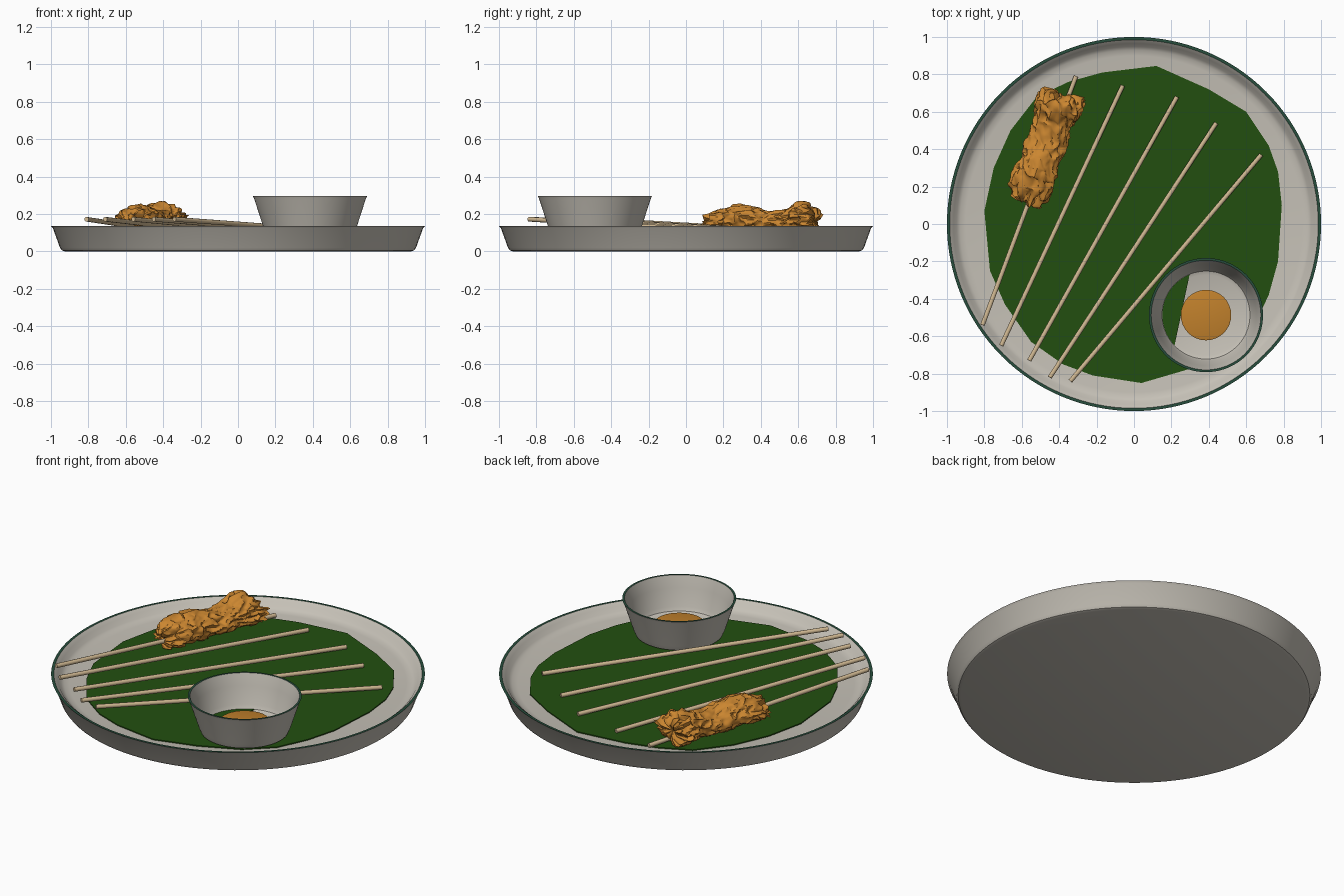
import bpy, bmesh, math
from mathutils import Vector, noise

if "Cube" in bpy.data.objects:
    bpy.data.objects.remove(bpy.data.objects["Cube"])


def material(name, rgb):
    m = bpy.data.materials.new(name)
    m.use_nodes = True
    m.diffuse_color = (*rgb, 1)
    m.node_tree.nodes["Principled BSDF"].inputs["Base Color"].default_value = (*rgb, 1)
    return m


stoneware = material("stoneware", (.56, .53, .47))
rim_green = material("rim green", (.02, .075, .045))
leaf_green = material("leaf green", (.016, .078, .005))
bamboo = material("bamboo", (.62, .47, .28))
meat_orange = material("grilled orange", (.60, .24, .03))
sauce_orange = material("sauce orange", (.54, .22, .025))


def finish(name, bm, mats, angle=35):
    bmesh.ops.recalc_face_normals(bm, faces=bm.faces[:])
    mesh = bpy.data.meshes.new(name)
    bm.to_mesh(mesh)
    bm.free()
    ob = bpy.data.objects.new(name, mesh)
    bpy.context.collection.objects.link(ob)
    for m in mats:
        mesh.materials.append(m)
    bpy.ops.object.select_all(action='DESELECT')
    ob.select_set(True)
    bpy.context.view_layer.objects.active = ob
    bpy.ops.object.shade_smooth_by_angle(angle=math.radians(angle))
    return ob


def lathe(name, profile, centre, mats, rim=None, steps=96):
    """Revolve (radius, height) points; the segment with index rim takes the second material."""
    bm = bmesh.new()
    rings = []
    for r, z in profile:
        if r == 0:
            rings.append([bm.verts.new((centre[0], centre[1], z))] * steps)
        else:
            rings.append([bm.verts.new((centre[0] + r * math.cos(math.tau * i / steps),
                                        centre[1] + r * math.sin(math.tau * i / steps), z))
                          for i in range(steps)])
    for k, (a, b) in enumerate(zip(rings, rings[1:])):
        for i in range(steps):
            j = (i + 1) % steps
            f = bm.faces.new(list(dict.fromkeys((a[i], a[j], b[j], b[i]))))
            f.material_index = int(k == rim)
    return finish(name, bm, mats)


def sheet(name, outline, z, thickness, mat):
    bm = bmesh.new()
    face = bm.faces.new([bm.verts.new((x, y, z)) for x, y in outline])
    ext = bmesh.ops.extrude_face_region(bm, geom=[face])
    top = [v for v in ext["geom"] if isinstance(v, bmesh.types.BMVert)]
    bmesh.ops.translate(bm, verts=top, vec=(0, 0, thickness))
    return finish(name, bm, [mat])


# Plate with a thin glazed rim
lathe("plate", [(0, 0), (.925, 0), (.941, .005), (.952, .02), (.99, .125), (1, .136),
                (.985, .136), (.965, .12), (.948, .096), (.93, .086), (.9, .08), (0, .08)],
      (0, 0), [stoneware, rim_green], rim=5, steps=128)

# Leaf lining the plate
sheet("leaf", [(.12, .845), (-.17, .81), (-.35, .76), (-.52, .68), (-.66, .5), (-.75, .3),
               (-.8, .07), (-.77, -.25), (-.69, -.43), (-.55, -.63), (-.38, -.75),
               (-.22, -.81), (.04, -.85), (.28, -.78), (.5, -.68), (.64, -.55), (.72, -.38),
               (.77, -.2), (.79, .1), (.77, .28), (.72, .42), (.6, .6), (.4, .72)],
      .08, .006, leaf_green)

# Dipping bowl with sauce
bowl_at = (.385, -.487)
lathe("bowl", [(0, .083), (.21, .083), (.235, .095), (.248, .125), (.298, .28), (.305, .295),
               (.293, .295), (.27, .23), (.247, .13), (.235, .108), (.215, .1), (0, .1)],
      bowl_at, [stoneware, rim_green], rim=5)
lathe("sauce", [(0, .1), (.12, .1), (.135, .145), (.125, .148), (0, .148)],
      bowl_at, [sauce_orange], steps=32)

# Leaf showing through one side of the bowl floor
start, end = math.radians(112), math.radians(224)
arc = [start + (end - start) * i / 20 for i in range(21)]
sheet("bowl_leaf", [(bowl_at[0] + .234 * math.cos(a), bowl_at[1] + .234 * math.sin(a))
                    for a in arc], .101, .008, leaf_green)

# Bamboo sticks leaning on the plate rim
sticks = [((-.81, -.54), (-.31, .79)), ((-.71, -.65), (-.06, .74)),
          ((-.56, -.73), (.23, .68)), ((-.45, -.82), (.44, .54)), ((-.34, -.84), (.68, .37))]
for n, (low, high) in enumerate(sticks, 1):
    a, b = Vector((*low, .172)), Vector((*high, .097))
    bm = bmesh.new()
    bmesh.ops.create_cone(bm, cap_ends=True, segments=10, radius1=.0125, radius2=.0125,
                          depth=(b - a).length)
    bmesh.ops.transform(bm, verts=bm.verts[:],
                        matrix=(b - a).to_track_quat('Z', 'Y').to_matrix().to_4x4())
    bmesh.ops.translate(bm, verts=bm.verts[:], vec=(a + b) / 2)
    finish(f"stick_{n}", bm, [bamboo], 50)

# Folded, frayed meat threaded on the first stick: (along, half width, top height)
spine = [(0, .085, .19), (.1, .115, .225), (.25, .115, .25), (.42, .105, .235),
         (.58, .105, .215), (.72, .11, .225), (.87, .135, .262), (1, .12, .235)]
a, b = Vector((-.575, .125, 0)), Vector((-.385, .69, 0))
axis = (b - a).normalized()
side = Vector((axis.y, -axis.x, 0))


def sample(t):
    for p, q in zip(spine, spine[1:]):
        if t <= q[0]:
            f = (t - p[0]) / (q[0] - p[0])
            f = f * f * (3 - 2 * f)
            return p[1] + (q[1] - p[1]) * f, p[2] + (q[2] - p[2]) * f
    return spine[-1][1:]


bm = bmesh.new()
rows, cols = 72, 64
grid = []
for i in range(rows + 1):
    t = i / rows
    half, top = sample(t)
    mid, up = (top + .09) / 2, (top - .09) / 2
    row = []
    for j in range(cols):
        ang = math.tau * j / cols
        c, s = math.cos(ang), math.sin(ang)
        p = Vector((c * 1.1, s * 1.1, t * 5 + c * .5))
        # Broad lumps, ridged wraps and a ragged edge at both ends
        lump = .16 * noise.noise(p * 1.3)
        fold = .28 * (.4 - abs(noise.noise(p * 2.1 + Vector((7, 3, 1)))) * 1.6)
        fray = max(0, abs(t - .5) * 2 - .75) * 1.1 * noise.noise(p * 5)
        k = .96 + lump + fold * .8 + fray
        along = (b - a) * t + axis * (.09 * (t - .5) * noise.noise(p * 3.1)
                                      + .02 * noise.noise(p * 2))
        pos = a + along + side * (half * c * k)
        pos.z = max(.084, mid + up * s * k)
        row.append(bm.verts.new(pos))
    grid.append(row)
for r, q in zip(grid, grid[1:]):
    for j in range(cols):
        k = (j + 1) % cols
        bm.faces.new((r[j], r[k], q[k], q[j]))
for row, sign in ((grid[0], -1), (grid[-1], 1)):
    centre = sum((v.co for v in row), Vector()) / cols
    inner = [bm.verts.new(centre.lerp(v.co, .55) + axis * sign * .012) for v in row]
    hub = bm.verts.new(centre - axis * sign * .01)
    for j in range(cols):
        k = (j + 1) % cols
        bm.faces.new((row[j], row[k], inner[k], inner[j]))
        bm.faces.new((inner[j], inner[k], hub))
finish("grilled_meat", bm, [meat_orange], 40)
